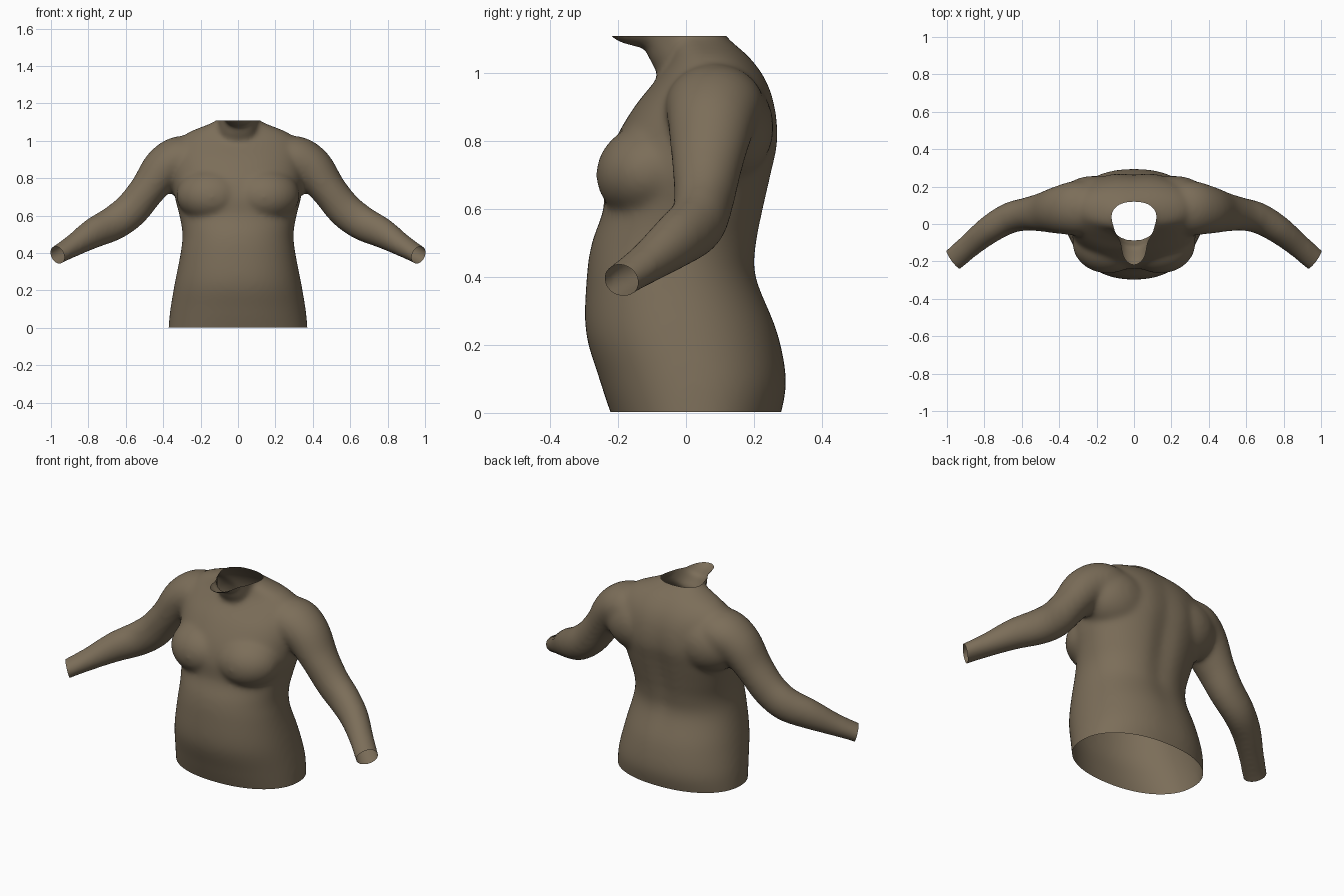
import bpy, bmesh, math
from mathutils import Vector, Matrix

cube = bpy.data.objects.get("Cube")
if cube:
    bpy.data.objects.remove(cube, do_unlink=True)

SEGMENTS = 56
bm = bmesh.new()


def smooth_rows(rows, steps=5):
    """Catmull-Rom interpolation through rows of numbers."""
    rows = [Vector(r) for r in rows]
    padded = [rows[0]] + rows + [rows[-1]]
    result = []
    for a, b, c, d in zip(padded, padded[1:], padded[2:], padded[3:]):
        for k in range(steps):
            t = k / steps
            result.append(b + (c - a) * (t / 2)
                          + (a * 2 - b * 5 + c * 4 - d) * (t * t / 2)
                          + (b * 3 - a - c * 3 + d) * (t ** 3 / 2))
    return result + [rows[-1]]


def loft(rings):
    """Closed solid through a list of point rings."""
    loops = [[bm.verts.new(p) for p in ring] for ring in rings]
    faces = [bm.faces.new(loops[0]), bm.faces.new(loops[-1])]
    for low, high in zip(loops, loops[1:]):
        for i in range(SEGMENTS):
            j = (i + 1) % SEGMENTS
            faces.append(bm.faces.new((low[i], low[j], high[j], high[i])))
    bmesh.ops.recalc_face_normals(bm, faces=faces)


def power(value, exponent):
    return math.copysign(abs(value) ** exponent, value)


def body_ring(z, width, front, back):
    """Horizontal rounded section with a shallow spine groove behind."""
    groove = 0.02 * math.exp(-((z - 0.65) / 0.3) ** 2)
    ring = []
    for i in range(SEGMENTS):
        a = math.tau * i / SEGMENTS
        x = width * power(math.cos(a), 0.92)
        y = (front + back) / 2 + (back - front) / 2 * power(math.sin(a), 0.92)
        if math.sin(a) > 0:
            y -= groove * math.exp(-(x / 0.06) ** 2)
        ring.append((x, y, z))
    return ring


def ellipsoid(centre, radii, tilt=0.0):
    matrix = (Matrix.Translation(centre) @ Matrix.Rotation(tilt, 4, 'X')
              @ Matrix.Diagonal((*radii, 1)))
    bmesh.ops.create_uvsphere(bm, u_segments=40, v_segments=24,
                              radius=1, matrix=matrix)


# Torso: height, half width, front, back
torso = [
    (-0.06, 0.375, -0.20, 0.26),
    (0.0, 0.372, -0.222, 0.28),
    (0.1, 0.362, -0.255, 0.295),
    (0.24, 0.338, -0.295, 0.27),
    (0.4, 0.307, -0.292, 0.212),
    (0.5, 0.297, -0.277, 0.216),
    (0.6, 0.313, -0.243, 0.236),
    (0.7, 0.338, -0.24, 0.258),
    (0.8, 0.348, -0.21, 0.277),
    (0.9, 0.35, -0.152, 0.267),
    (0.98, 0.335, -0.088, 0.238),
    (1.045, 0.265, -0.045, 0.19),
    (1.11, 0.115, -0.04, 0.118),
    (1.17, 0.095, -0.03, 0.09),
]
loft([body_ring(*row) for row in smooth_rows(torso)])

# Neck: flares forward under the chin
neck = [
    (0.92, 0.10, -0.04, 0.12),
    (1.0, 0.10, -0.085, 0.12),
    (1.06, 0.104, -0.115, 0.12),
    (1.17, 0.108, -0.125, 0.10),
]
loft([body_ring(*row) for row in smooth_rows(neck)])
ellipsoid((0, -0.118, 1.135), (0.08, 0.12, 0.06))

# Arm: centre x, y, z, horizontal radius, vertical radius
arm = [
    (0.18, 0.085, 0.90, 0.13, 0.10),
    (0.30, 0.085, 0.90, 0.146, 0.127),
    (0.395, 0.075, 0.853, 0.13, 0.116),
    (0.485, 0.063, 0.737, 0.106, 0.096),
    (0.572, 0.053, 0.63, 0.089, 0.096),
    (0.665, 0.032, 0.56, 0.083, 0.093),
    (0.77, -0.028, 0.508, 0.076, 0.082),
    (0.875, -0.112, 0.443, 0.066, 0.061),
    (0.965, -0.19, 0.39, 0.064, 0.049),
    (1.03, -0.24, 0.35, 0.064, 0.047),
]
for side in (1, -1):
    rows = smooth_rows(arm)
    centres = [Vector(row[:3]) for row in rows]
    rings = []
    for n, (row, centre) in enumerate(zip(rows, centres)):
        along = centres[min(n + 1, len(rows) - 1)] - centres[max(n - 1, 0)]
        across = along.cross(Vector((0, 0, 1))).normalized()
        upward = across.cross(along).normalized()
        ring = []
        for i in range(SEGMENTS):
            a = math.tau * i / SEGMENTS
            p = (centre + across * row[3] * math.cos(a)
                 + upward * row[4] * math.sin(a))
            ring.append((p.x * side, p.y, p.z))
        rings.append(ring)
    loft(rings)
    # Chest, then shoulder blade
    ellipsoid((0.14 * side, -0.1, 0.71), (0.19, 0.166, 0.145), 0.25)
    ellipsoid((0.215 * side, 0.1, 0.84), (0.205, 0.158, 0.17))

# Blend all parts into one skin
mesh = bpy.data.meshes.new("torso_skin")
bm.to_mesh(mesh)
bm.free()
body = bpy.data.objects.new("torso_skin", mesh)
bpy.context.collection.objects.link(body)
bpy.context.view_layer.objects.active = body
body.select_set(True)

remesh = body.modifiers.new("blend", 'REMESH')
remesh.mode = 'VOXEL'
remesh.voxel_size = 0.011
relax = body.modifiers.new("relax", 'SMOOTH')
relax.factor = 0.5
relax.iterations = 25
for name in ("blend", "relax"):
    bpy.ops.object.modifier_apply(modifier=name)

# Open the waist, neck and wrists
cuts = [
    ((0, 0, 0.003), (0, 0, -1)),
    ((0, 0, 1.108), (0, 0, 1)),
    ((0.965, -0.19, 0.39), (0.78, -0.57, -0.26)),
    ((-0.965, -0.19, 0.39), (-0.78, -0.57, -0.26)),
]
bm = bmesh.new()
bm.from_mesh(body.data)
for point, normal in cuts:
    bmesh.ops.bisect_plane(bm, geom=bm.verts[:] + bm.edges[:] + bm.faces[:],
                           plane_co=point, plane_no=normal, clear_outer=True)
bm.to_mesh(body.data)
bm.free()
bpy.ops.object.shade_smooth()

# Single skin colour
skin = bpy.data.materials.new("olive_brown")
skin.use_nodes = True
colour = (0.2, 0.155, 0.1, 1)
skin.diffuse_color = colour
skin.node_tree.nodes["Principled BSDF"].inputs["Base Color"].default_value = colour
body.data.materials.clear()
body.data.materials.append(skin)
